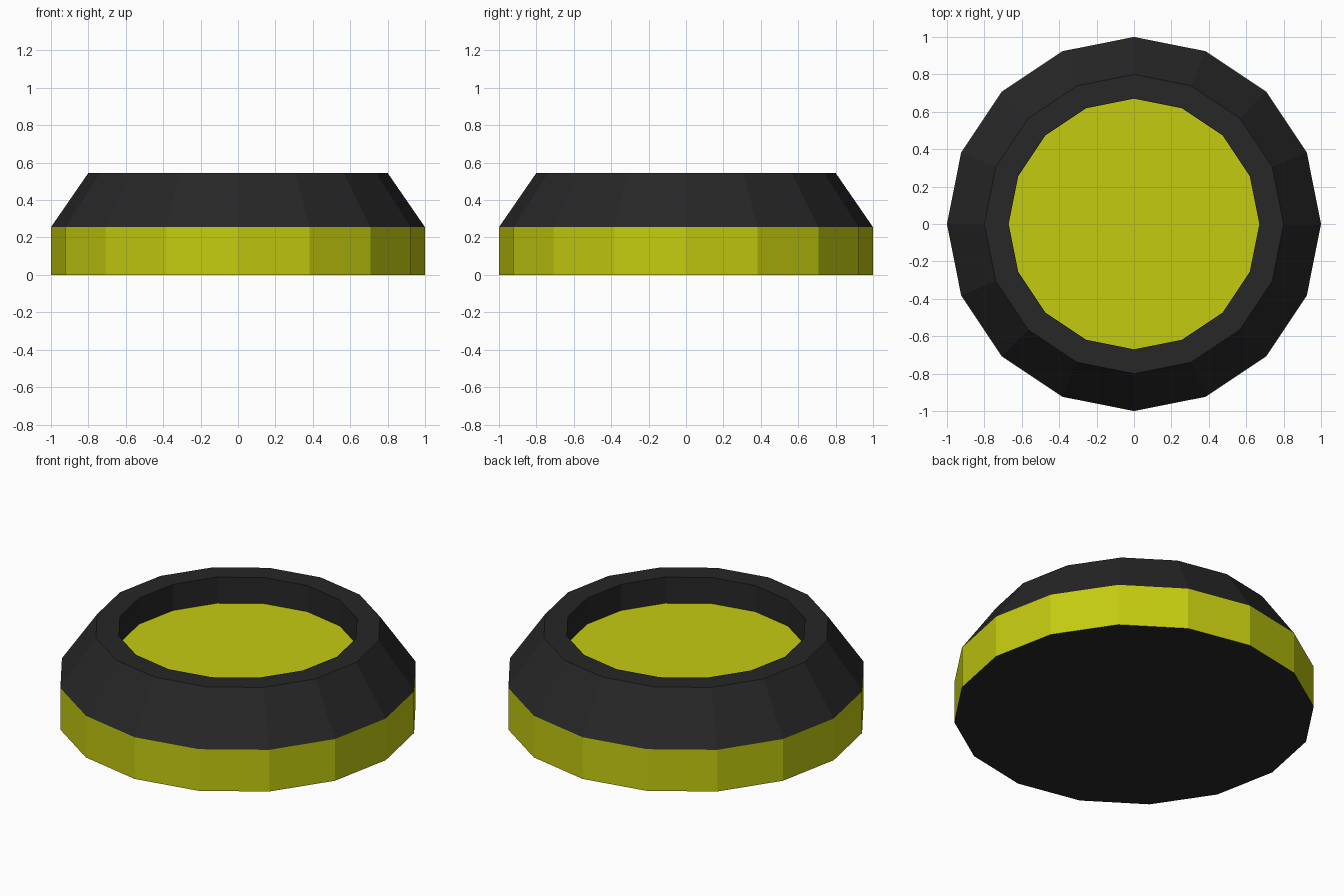
import bpy, bmesh, math

if "Cube" in bpy.data.objects:
    bpy.data.objects.remove(bpy.data.objects["Cube"])

SIDES = 16


def material(name, color):
    m = bpy.data.materials.new(name)
    m.diffuse_color = (*color, 1)
    m.use_nodes = True
    m.node_tree.nodes["Principled BSDF"].inputs["Base Color"].default_value = m.diffuse_color
    return m


def lathe(name, profile, mat, caps=()):
    """Revolve (radius, z) points into flat-sided rings; cap the listed rings."""
    bm = bmesh.new()
    rings = [[bm.verts.new((r * math.cos(math.tau * i / SIDES),
                            r * math.sin(math.tau * i / SIDES), z))
              for i in range(SIDES)] for r, z in profile]
    for a, b in zip(rings, rings[1:]):
        for i in range(SIDES):
            j = (i + 1) % SIDES
            bm.faces.new((a[i], a[j], b[j], b[i]))
    for k in caps:
        bm.faces.new(rings[k] if k else rings[k][::-1])
    mesh = bpy.data.meshes.new(name)
    bm.to_mesh(mesh)
    bm.free()
    mesh.materials.append(mat)
    obj = bpy.data.objects.new(name, mesh)
    bpy.context.collection.objects.link(obj)
    return obj


black = material("black", (0.02, 0.02, 0.02))
yellow = material("yellow", (0.55, 0.6, 0.005))

# Black underside
lathe("underside", [(1, 0)], black, caps=(0,))
# Yellow band around the base
lathe("base_band", [(1, 0), (1, 0.255)], yellow)
# Black sloped housing with flat rim and recessed wall
lathe("housing", [(1, 0.255), (0.8, 0.545), (0.67, 0.545), (0.67, 0.385)], black)
# Yellow floor of the recess
lathe("recess_floor", [(0.67, 0.385)], yellow, caps=(-1,))
